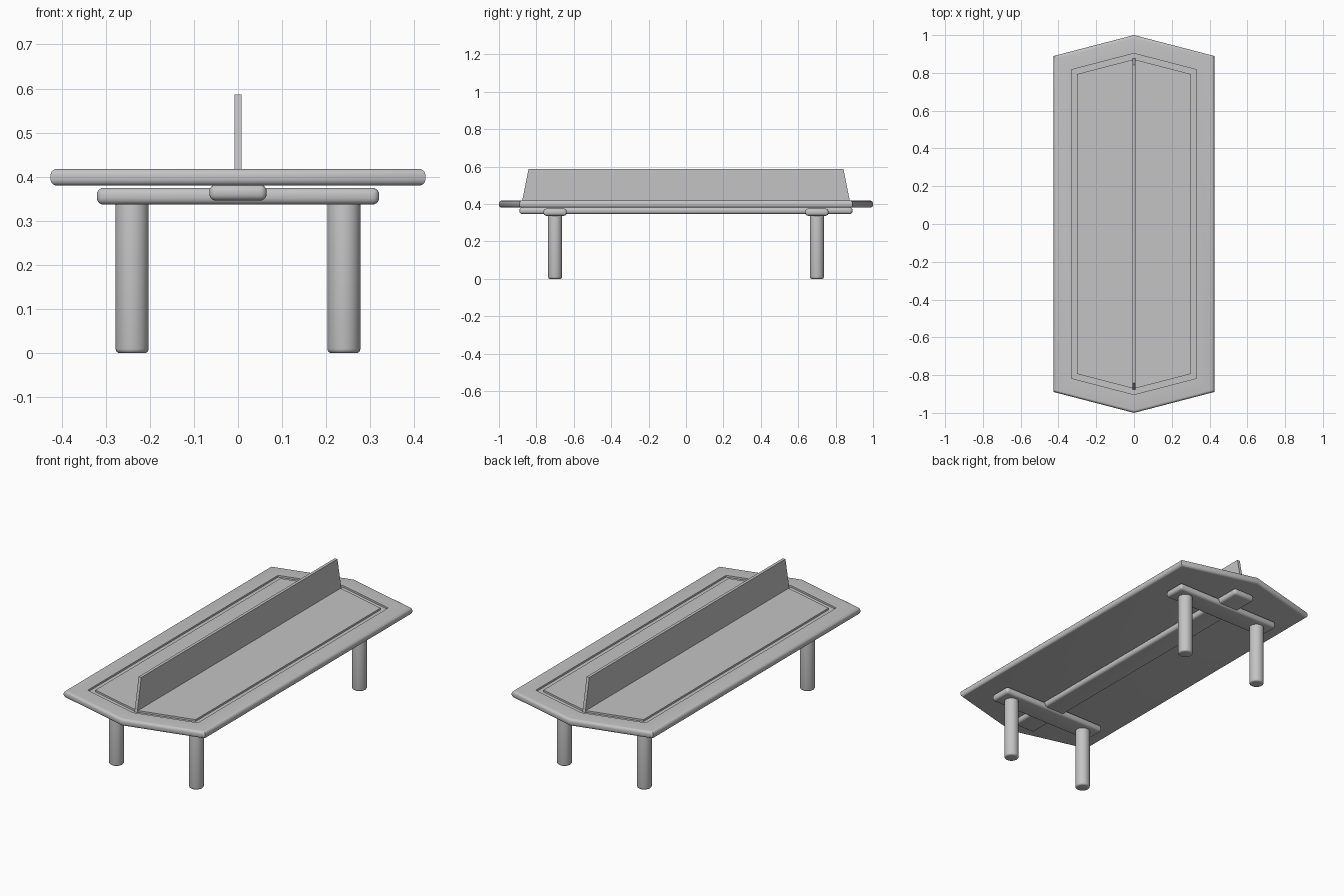
import bpy, bmesh, math

cube = bpy.data.objects.get("Cube")
if cube:
    bpy.data.objects.remove(cube, do_unlink=True)

grey = bpy.data.materials.new("plain_grey")
grey.use_nodes = True
COLOUR = (0.55, 0.55, 0.55, 1)
grey.diffuse_color = COLOUR
grey.node_tree.nodes["Principled BSDF"].inputs["Base Color"].default_value = COLOUR


def finish(name, bm, bevel=0.0, smooth=True):
    bmesh.ops.recalc_face_normals(bm, faces=bm.faces)
    mesh = bpy.data.meshes.new(name)
    bm.to_mesh(mesh)
    bm.free()
    mesh.materials.append(grey)
    ob = bpy.data.objects.new(name, mesh)
    bpy.context.collection.objects.link(ob)
    bpy.ops.object.select_all(action='DESELECT')
    ob.select_set(True)
    bpy.context.view_layer.objects.active = ob
    if bevel:
        mod = ob.modifiers.new("rounded_edges", 'BEVEL')
        mod.width, mod.segments = bevel, 4
        mod.limit_method, mod.angle_limit = 'ANGLE', math.radians(40)
        bpy.ops.object.modifier_apply(modifier=mod.name)
    if smooth:
        bpy.ops.object.shade_smooth_by_angle(angle=math.radians(30))
    return ob


def box(name, size, centre, bevel=0.0):
    bm = bmesh.new()
    bmesh.ops.create_cube(bm, size=1)
    bmesh.ops.scale(bm, vec=size, verts=bm.verts)
    bmesh.ops.translate(bm, vec=centre, verts=bm.verts)
    return finish(name, bm, bevel)


# Table top: pointed hexagon lofted through inset rings, with a sunken groove
HALF_W, HALF_L, SLOPE = 0.425, 1.0, 0.26
BOTTOM, TOP, R, GROOVE = 0.38, 0.418, 0.015, 0.01


def hex_ring(bm, inset, z):
    w = HALF_W - inset
    tip = HALF_L - inset * math.hypot(1, SLOPE)
    side = tip - SLOPE * w
    outline = [(0, -tip), (w, -side), (w, side), (0, tip), (-w, side), (-w, -side)]
    return [bm.verts.new((x, y, z)) for x, y in outline]


arc = [math.radians(90 * i / 5) for i in range(6)]
profile = [(R - R * math.sin(a), BOTTOM + R - R * math.cos(a)) for a in arc]
profile += [(R - R * math.cos(a), TOP - R + R * math.sin(a)) for a in arc]
profile += [(0.094, TOP), (0.094, TOP - GROOVE), (0.124, TOP - GROOVE), (0.124, TOP)]

bm = bmesh.new()
rings = [hex_ring(bm, d, z) for d, z in profile]
for low, high in zip(rings, rings[1:]):
    for i in range(6):
        j = (i + 1) % 6
        bm.faces.new((low[i], low[j], high[j], high[i]))
bm.faces.new(rings[0])
bm.faces.new(rings[-1])
finish("table_top", bm)

# Centre divider with slanted ends
bm = bmesh.new()
bmesh.ops.create_cube(bm, size=1)
for v in bm.verts:
    upper = v.co.z > 0
    v.co.x *= 0.016
    v.co.y = math.copysign(0.842 if upper else 0.877, v.co.y)
    v.co.z = 0.587 if upper else 0.41
finish("centre_divider", bm, smooth=False)

# Long beam under the top
box("centre_beam", (0.13, 1.78, 0.036), (0, 0, 0.364), 0.015)

# Crossbars and legs at both ends
for end, y in (("front", -0.7), ("back", 0.7)):
    box(end + "_crossbar", (0.64, 0.124, 0.038), (0, y, 0.356), 0.015)
    for side, x in (("right", -0.24), ("left", 0.24)):
        bm = bmesh.new()
        bmesh.ops.create_cone(bm, cap_ends=True, segments=32, radius1=0.0375,
                              radius2=0.0375, depth=0.345)
        bmesh.ops.translate(bm, vec=(x, y, 0.1725), verts=bm.verts)
        finish(f"{end}_{side}_leg", bm, 0.01)
